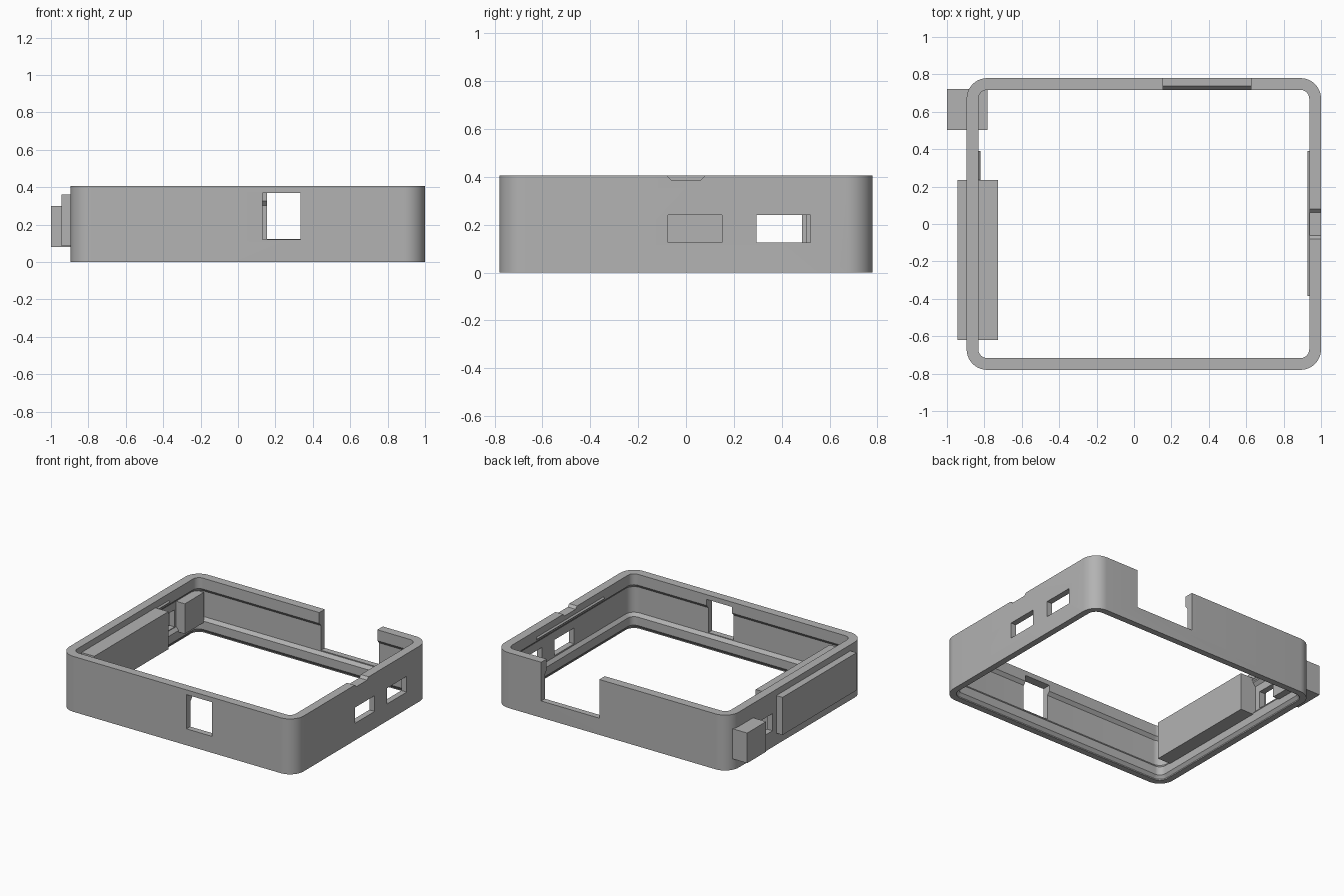
import bpy, bmesh, math

if "Cube" in bpy.data.objects:
    bpy.data.objects.remove(bpy.data.objects["Cube"])

grey = bpy.data.materials.new("plain grey")
grey.diffuse_color = (0.45, 0.45, 0.45, 1)
grey.use_nodes = True
grey.node_tree.nodes["Principled BSDF"].inputs["Base Color"].default_value = grey.diffuse_color

# outer limits of the frame
X0, X1, Y, H, R = -0.895, 1.0, 0.78, 0.405, 0.11


def make(name, bm):
    bmesh.ops.recalc_face_normals(bm, faces=bm.faces)
    me = bpy.data.meshes.new(name)
    bm.to_mesh(me)
    bm.free()
    ob = bpy.data.objects.new(name, me)
    bpy.context.collection.objects.link(ob)
    me.materials.append(grey)
    return ob


def prism(name, section, axis, a, b):
    """Extrude a 2D section along x or y from a to b."""
    bm = bmesh.new()
    place = (lambda p, t: (t, p[0], p[1])) if axis == "x" else (lambda p, t: (p[0], t, p[1]))
    lo = [bm.verts.new(place(p, a)) for p in section]
    hi = [bm.verts.new(place(p, b)) for p in section]
    bm.faces.new(lo)
    bm.faces.new(hi)
    n = len(section)
    for i in range(n):
        j = (i + 1) % n
        bm.faces.new((lo[i], lo[j], hi[j], hi[i]))
    return make(name, bm)


def box(name, x, y, z):
    return prism(name, [(y[0], z[0]), (y[1], z[0]), (y[1], z[1]), (y[0], z[1])], "x", *x)


def ring(bm, t, z, steps=10):
    """Rounded rectangle inset by t at height z."""
    verts = []
    corners = ((X1 - R, Y - R), (X0 + R, Y - R), (X0 + R, R - Y), (X1 - R, R - Y))
    for k, (cx, cy) in enumerate(corners):
        for i in range(steps + 1):
            a = math.pi / 2 * (k + i / steps)
            verts.append(bm.verts.new((cx + (R - t) * math.cos(a), cy + (R - t) * math.sin(a), z)))
    return verts


# frame: wall section (inset, height) swept round a rounded rectangle
section = [(0, 0), (0, H), (0.063, H), (0.063, 0.325), (0.043, 0.302),
           (0.043, 0.115), (0.063, 0.092), (0.063, 0.03), (0.045, 0.008), (0.045, 0)]
bm = bmesh.new()
rings = [ring(bm, t, z) for t, z in section]
for a, b in zip(rings, rings[1:] + rings[:1]):
    for i in range(len(a)):
        j = (i + 1) % len(a)
        bm.faces.new((a[i], a[j], b[j], b[i]))
frame = make("frame", bm)

# openings through the walls and the notch in the right rim
cutters = [
    box("front_window_cutter", (0.13, 0.335), (-0.9, -0.65), (0.12, 0.37)),
    box("back_opening_cutter", (0.155, 0.625), (0.65, 0.9), (0.122, 0.5)),
    box("right_port_cutter", (0.85, 1.1), (0.295, 0.52), (0.125, 0.24)),
    box("right_slot_cutter", (0.85, 1.1), (-0.075, 0.15), (0.125, 0.24)),
    box("left_port_cutter", (-1.0, -0.75), (0.28, 0.485), (0.12, 0.245)),
    prism("rim_notch_cutter", [(-0.062, 0.387), (0.062, 0.387), (0.1, 0.425), (-0.1, 0.425)],
          "x", 0.85, 1.1),
]
for c in cutters:
    c.hide_render = True
    c.hide_viewport = True
    m = frame.modifiers.new(c.name, "BOOLEAN")
    m.operation = "DIFFERENCE"
    m.solver = "EXACT"
    m.object = c

bpy.context.view_layer.objects.active = frame
frame.select_set(True)
bpy.ops.object.shade_smooth_by_angle(angle=math.radians(30))

# snap ridges inside the left and right walls
for name, x, s in (("left_ridge", X0 + 0.062, 1), ("right_ridge", X1 - 0.062, -1)):
    prism(name, [(x - s * 0.01, 0.334), (x, 0.334), (x + s * 0.011, 0.345), (x, 0.356), (x - s * 0.01, 0.356)],
          "y", -0.385, 0.39)

# blocks passing through the left wall
box("long_block", (-0.945, -0.728), (-0.62, 0.235), (0.085, 0.36))
box("short_block", (-1.0, -0.782), (0.503, 0.722), (0.08, 0.30))
